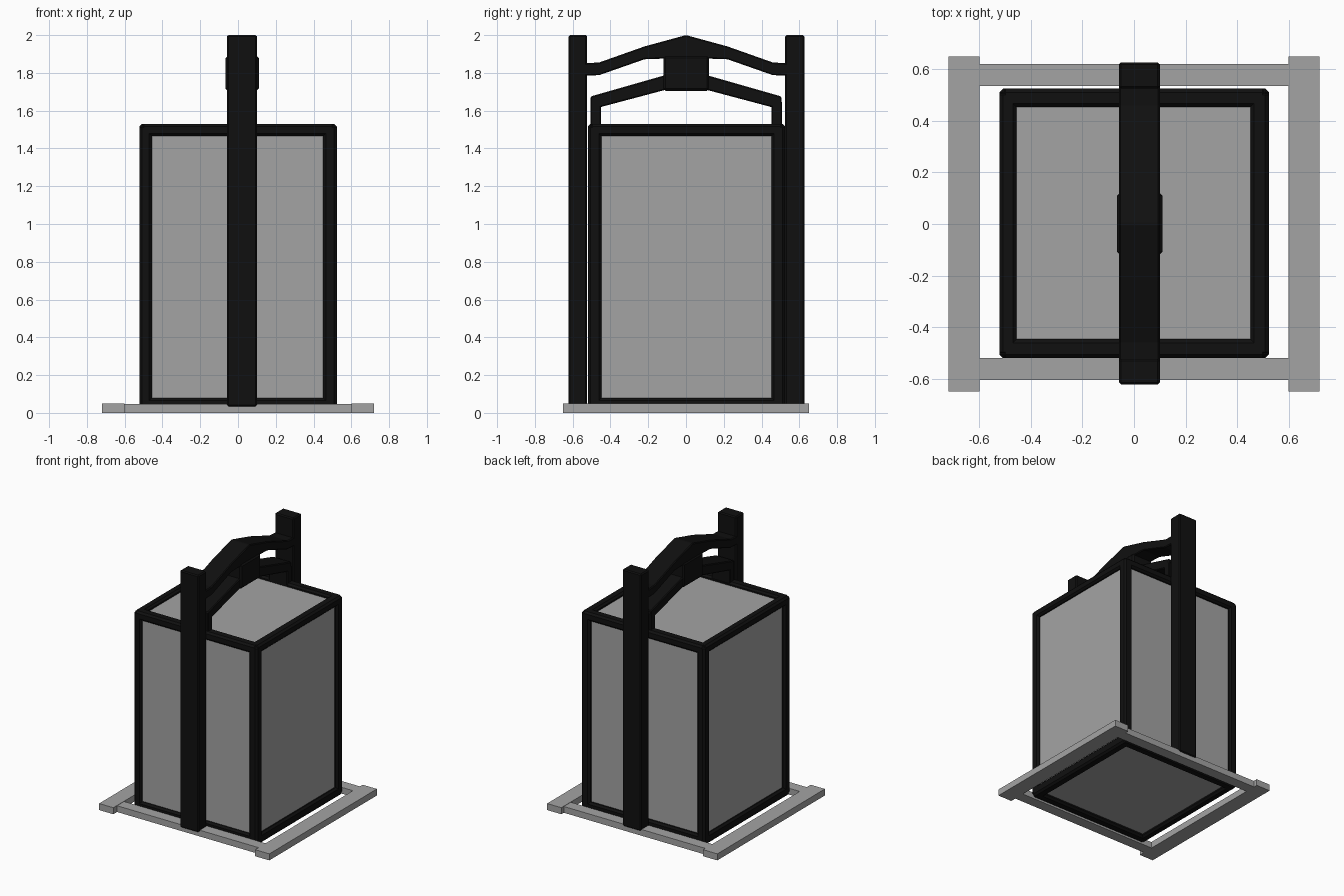
import bpy
import bmesh

if "Cube" in bpy.data.objects:
    bpy.data.objects.remove(bpy.data.objects["Cube"], do_unlink=True)


def material(name, value):
    mat = bpy.data.materials.new(name)
    mat.use_nodes = True
    colour = (value, value, value, 1)
    mat.diffuse_color = colour
    mat.node_tree.nodes["Principled BSDF"].inputs["Base Color"].default_value = colour
    return mat


grey = material("pale grey", 0.37)
black = material("black wood", 0.005)


def finish(name, bm, mat, bevel):
    bmesh.ops.recalc_face_normals(bm, faces=bm.faces)
    mesh = bpy.data.meshes.new(name)
    bm.to_mesh(mesh)
    bm.free()
    mesh.materials.append(mat)
    obj = bpy.data.objects.new(name, mesh)
    bpy.context.collection.objects.link(obj)
    if bevel:
        mod = obj.modifiers.new("worn_edges", "BEVEL")
        mod.width = bevel
        mod.segments = 1
    return obj


def block(name, xs, ys, zs, mat, bevel=0.0):
    """Box between the given limits on each axis."""
    bm = bmesh.new()
    bmesh.ops.create_cube(bm, size=1)
    for v in bm.verts:
        for axis, (low, high) in enumerate((xs, ys, zs)):
            v.co[axis] = high if v.co[axis] > 0 else low
    return finish(name, bm, mat, bevel)


def arch(name, xs, top, bottom, mat, bevel):
    """Beam swept through mirrored (y, z) outlines, extruded along x."""
    def mirrored(half):
        return [(-y, z) for y, z in reversed(half) if y > 0] + half
    rings = []
    bm = bmesh.new()
    for (yt, zt), (yb, zb) in zip(mirrored(top), mirrored(bottom)):
        corners = ((xs[0], yb, zb), (xs[1], yb, zb), (xs[1], yt, zt), (xs[0], yt, zt))
        rings.append([bm.verts.new(c) for c in corners])
    for a, b in zip(rings, rings[1:]):
        for i in range(4):
            j = (i + 1) % 4
            bm.faces.new((a[i], a[j], b[j], b[i]))
    bm.faces.new(rings[0])
    bm.faces.new(rings[-1])
    return finish(name, bm, mat, bevel)


# Base: two side rails and two cross rails
for side, xs in (("right", (-0.72, -0.6)), ("left", (0.6, 0.72))):
    block(side + "_base_rail", xs, (-0.65, 0.65), (0, 0.05), grey)
for side, ys in (("front", (-0.605, -0.52)), ("back", (0.535, 0.62))):
    block(side + "_base_rail", (-0.6, 0.6), ys, (0, 0.048), grey)

# Paper shade inside the frame
block("paper_shade", (-0.5, 0.5), (-0.5, 0.5), (0.03, 1.505), grey)

# Black frame: corner posts and the bars joining them
X_BARS = {"right": (-0.522, -0.456), "left": (0.451, 0.523)}
Y_BARS = {"front": (-0.52, -0.447), "back": (0.453, 0.525)}
Z_BARS = {"bottom": (0.005, 0.08), "top": (1.465, 1.53)}
WEAR = 0.014
for a, xs in X_BARS.items():
    for b, ys in Y_BARS.items():
        block(f"{b}_{a}_corner_post", xs, ys, (0.02, 1.525), black, WEAR)
for level, zs in Z_BARS.items():
    for a, xs in X_BARS.items():
        block(f"{level}_{a}_bar", xs, (-0.51, 0.515), zs, black, WEAR)
    for b, ys in Y_BARS.items():
        block(f"{level}_{b}_bar", (-0.512, 0.512), ys, zs, black, WEAR)

# Tall carrying posts
BEAM = (-0.058, 0.1)
for side, ys in (("front", (-0.622, -0.523)), ("back", (0.525, 0.627))):
    block(side + "_tall_post", BEAM, ys, (0.035, 2.0), black, 0.008)

# Upper arched beam, with the lower arch hung beneath it
arch("upper_arch", BEAM,
     [(0, 2.0), (0.22, 1.94), (0.46, 1.855), (0.56, 1.85)],
     [(0, 1.88), (0.22, 1.872), (0.46, 1.788), (0.56, 1.785)], black, 0.006)
arch("lower_arch", BEAM,
     [(0, 1.79), (0.12, 1.785), (0.505, 1.675)],
     [(0, 1.71), (0.11, 1.71), (0.505, 1.605)], black, 0.006)
block("arch_joint", (-0.066, 0.11), (-0.12, 0.122), (1.705, 1.89), black, 0.012)

# Short legs carrying the lower arch on the frame
for side, ys in (("front", (-0.505, -0.45)), ("back", (0.453, 0.508))):
    block(side + "_arch_leg", BEAM, ys, (1.5, 1.65), black, 0.006)
